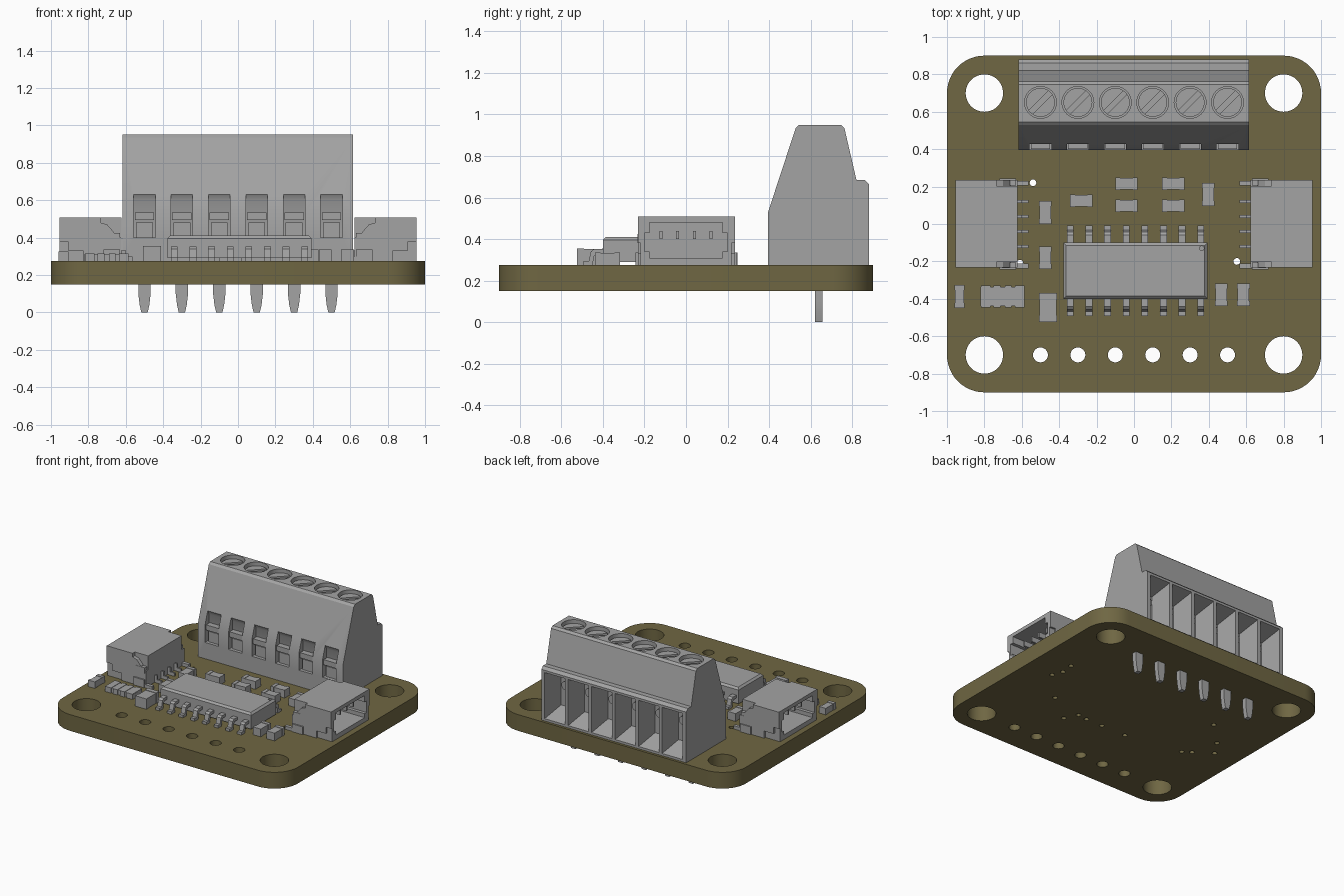
import bpy, bmesh, math
from mathutils import Matrix, Vector

cube = bpy.data.objects.get("Cube")
if cube:
    bpy.data.objects.remove(cube, do_unlink=True)


def material(name, rgb):
    m = bpy.data.materials.new(name)
    m.use_nodes = True
    m.diffuse_color = (*rgb, 1)
    m.node_tree.nodes["Principled BSDF"].inputs["Base Color"].default_value = (*rgb, 1)
    return m


OLIVE = material("olive board", (0.16, 0.135, 0.056))
GREY = material("plain grey", (0.37, 0.37, 0.37))
made = []


def new(name, bm, mat=GREY):
    bmesh.ops.recalc_face_normals(bm, faces=bm.faces[:])
    mesh = bpy.data.meshes.new(name)
    bm.to_mesh(mesh)
    bm.free()
    mesh.materials.append(mat)
    ob = bpy.data.objects.new(name, mesh)
    bpy.context.scene.collection.objects.link(ob)
    made.append(ob)
    return ob


def box(bm, x0, x1, y0, y1, z0, z1):
    size = Matrix.Diagonal((x1 - x0, y1 - y0, z1 - z0, 1))
    mid = Matrix.Translation(((x0 + x1) / 2, (y0 + y1) / 2, (z0 + z1) / 2))
    return bmesh.ops.create_cube(bm, size=1, matrix=mid @ size)["verts"]


def cyl(bm, x, y, z0, z1, r, n=32):
    bmesh.ops.create_cone(bm, cap_ends=True, segments=n, radius1=r, radius2=r, depth=z1 - z0,
                          matrix=Matrix.Translation((x, y, (z0 + z1) / 2)))


def prism(bm, pts, axis, a, b):
    """Extrude a flat outline along one axis from a to b."""
    def place(p, d):
        p = list(p)
        p.insert("xyz".index(axis), d)
        return p
    face = bm.faces.new([bm.verts.new(place(p, a)) for p in pts])
    out = bmesh.ops.extrude_face_region(bm, geom=[face])["geom"]
    step = Vector(place((0, 0), b - a))
    bmesh.ops.translate(bm, vec=step, verts=[g for g in out if isinstance(g, bmesh.types.BMVert)])


def cut(ob, bm):
    cutter = new("cutter", bm, ob.data.materials[0])
    made.remove(cutter)
    cutter.hide_render = True
    mod = ob.modifiers.new("cut", "BOOLEAN")
    mod.operation, mod.solver, mod.object = "DIFFERENCE", "EXACT", cutter
    with bpy.context.temp_override(object=ob, active_object=ob, selected_objects=[ob]):
        bpy.ops.object.modifier_apply(modifier=mod.name)
    bpy.data.objects.remove(cutter, do_unlink=True)


def mirrored(ob, name):
    bm = bmesh.new()
    bm.from_mesh(ob.data)
    bmesh.ops.scale(bm, vec=(-1, 1, 1), verts=bm.verts[:])
    return new(name, bm)


TOP = 0.275
POLES = [-0.5 + 0.2 * i for i in range(6)]

# Circuit board: rounded plate with mounting holes, header holes and vias
outline = []
for k, (sx, sy) in enumerate([(1, 1), (-1, 1), (-1, -1), (1, -1)]):
    for i in range(13):
        t = math.pi / 2 * (k + i / 12)
        outline.append((sx * 0.8 + 0.2 * math.cos(t), sy * 0.7 + 0.2 * math.sin(t)))
bm = bmesh.new()
prism(bm, outline, "z", 0.15, TOP)
board = new("board", bm, OLIVE)
holes = bmesh.new()
for sx in (-0.8, 0.8):
    for sy in (-0.7, 0.7):
        cyl(holes, sx, sy, 0.1, 0.35, 0.1, 48)
for x in POLES:
    cyl(holes, x, -0.7, 0.1, 0.35, 0.04, 24)
vias = [(-.54, .22), (-.61, -.21), (.55, -.2), (.75, .21), (.74, .11), (.77, .03), (.27, -.28),
        (.32, -.38), (.19, -.29), (.05, -.29), (-.16, -.29), (-.67, -.17), (-.72, .04), (-.8, -.08)]
for x, y in vias:
    cyl(holes, x, y, 0.1, 0.35, 0.018, 16)
cut(board, holes)

# Terminal block housing
bm = bmesh.new()
prism(bm, [(.395, TOP), (.395, .53), (.528, .935), (.545, .95), (.745, .95), (.762, .935),
           (.82, .685), (.86, .685), (.88, .665), (.88, TOP)], "x", -0.618, 0.615)
housing = new("terminal_housing", bm)
pockets = bmesh.new()
for x in POLES:
    cyl(pockets, x, 0.65, 0.88, 1.05, 0.085, 40)
    prism(pockets, [(.38, .4), (.445, .4), (.445, .6), (.42, .645), (.38, .645)],
          "x", x - 0.058, x + 0.058)
    # wire entry, narrowing inward
    entry = box(pockets, x - 0.088, x + 0.088, 0.71, 0.89, 0.29, 0.65)
    for v in entry:
        if v.co.y < 0.8:
            v.co.x = x + (v.co.x - x) * 0.75
            v.co.z = 0.34 if v.co.z < 0.45 else 0.6
cut(housing, pockets)

# Terminal screws, levers, clamps and pins
screws, levers, clamps, pins = (bmesh.new() for _ in range(4))
slots = bmesh.new()
for x in POLES:
    cyl(screws, x, 0.65, 0.87, 0.925, 0.077, 40)
    slot = box(slots, -0.1, 0.1, -0.014, 0.014, 0.905, 0.95)
    bmesh.ops.transform(slots, verts=slot, matrix=Matrix.Translation((x, 0.65, 0))
                        @ Matrix.Rotation(math.pi / 4, 4, "Z"))
    box(levers, x - 0.052, x + 0.052, 0.4, 0.45, 0.495, 0.535)
    box(levers, x - 0.045, x + 0.045, 0.42, 0.45, 0.395, 0.48)
    bmesh.ops.create_cone(clamps, cap_ends=True, segments=20, radius1=0.032, radius2=0.032,
                          depth=0.06, matrix=Matrix.Translation((x, 0.725, 0.52))
                          @ Matrix.Rotation(math.pi / 2, 4, "X"))
    half = [(0.033, 0.3), (0.033, 0.1), (0.026, 0.04), (0.017, 0)]
    prism(pins, [(x + w, z) for w, z in half] + [(x - w, z) for w, z in reversed(half)],
          "y", 0.62, 0.656)
cut(new("terminal_screws", screws), slots)
new("terminal_levers", levers)
new("wire_clamps", clamps)
new("terminal_pins", pins)

# Side connectors: shell opening outward, contacts, solder tabs
bm = bmesh.new()
box(bm, 0.622, 0.955, -0.232, 0.235, TOP, 0.508)
shell = new("left_connector_shell", bm)
bm = bmesh.new()
half = [(.175, .31), (.175, .34), (.2, .34), (.2, .43), (.175, .43), (.175, .48)]
prism(bm, half + [(-y, z) for y, z in reversed(half)], "x", 0.7, 1)
cut(shell, bm)
bm = bmesh.new()
for s in (-1, 1):
    prism(bm, [(.6, .4), (.66, .4), (.665, .43), (.7, .47), (.735, .48), (.735, .55), (.6, .55)],
          "y", s * 0.204, s * 0.26)
    prism(bm, [(1, .38), (.91, .38), (.91, .33), (.83, .33), (.83, .25), (1, .25)],
          "y", s * 0.22, s * 0.26)
cut(shell, bm)
bm = bmesh.new()
for y in (-0.12, -0.04, 0.04, 0.12):
    box(bm, 0.69, 0.9, y - 0.007, y + 0.007, 0.4, 0.44)
    box(bm, 0.565, 0.64, y - 0.007, y + 0.007, TOP, 0.3)
    box(bm, 0.6, 0.64, y - 0.007, y + 0.007, 0.29, 0.33)
for s in (-1, 1):
    y0, y1 = sorted((s * 0.206, s * 0.234))
    box(bm, 0.63, 0.705, y0, y1, 0.38, 0.425)
    y0, y1 = sorted((s * 0.2, s * 0.243))
    box(bm, 0.63, 0.72, y0, y1, TOP, 0.335)
    box(bm, 0.565, 0.63, y0 + 0.005, y1 - 0.012, TOP, 0.3)
contacts = new("left_connector_contacts", bm)
mirrored(shell, "right_connector_shell")
mirrored(contacts, "right_connector_contacts")

# Main chip: body with bevelled top and sixteen bent leads
bm = bmesh.new()
body = box(bm, -0.378, 0.392, -0.4, -0.1, 0.29, 0.41)
bmesh.ops.bevel(bm, geom=[e for e in bm.edges if all(v.co.z > 0.4 for v in e.verts)],
                offset=0.014, segments=1, affect="EDGES")
chip = new("chip_body", bm)
bm = bmesh.new()
cyl(bm, 0.362, -0.13, 0.4, 0.45, 0.012, 20)
cut(chip, bm)
bm = bmesh.new()
lead = [(.14, .335), (.18, .335), (.192, .323), (.2, .28), (.243, .28), (.243, .3),
        (.218, .3), (.208, .345), (.192, .357), (.14, .357)]
for i in range(8):
    x = 0.008 + 0.0995 * (i - 3.5)
    for s in (-1, 1):
        prism(bm, [(-0.25 + s * d, z - 0.005) for d, z in lead], "x", x - 0.018, x + 0.018)
new("chip_leads", bm)

# Small capacitors and resistors: slim middle with end caps
parts = [(-.04, .215, .12, .067, .06), (.21, .215, .12, .067, .06), (-.04, .097, .12, .067, .06),
         (.21, .097, .12, .067, .06), (-.283, .125, .12, .067, .06), (.397, .157, .068, .122, .06),
         (-.475, .062, .068, .122, .06), (-.475, -.18, .068, .122, .06),
         (-.46, -.447, .095, .155, .08), (.467, -.378, .068, .122, .06),
         (.585, -.378, .068, .122, .06), (-.933, -.387, .056, .122, .05)]
bm = bmesh.new()
for x, y, w, d, h in parts:
    g = 0.003
    box(bm, x - w / 2 + g, x + w / 2 - g, y - d / 2 + g, y + d / 2 - g, TOP, TOP + h - g)
    for s in (-1, 1):
        if w > d:
            cx = x + s * w * 0.39
            box(bm, cx - w * 0.11, cx + w * 0.11, y - d / 2, y + d / 2, TOP, TOP + h)
        else:
            cy = y + s * d * 0.39
            box(bm, x - w / 2, x + w / 2, cy - d * 0.11, cy + d * 0.11, TOP, TOP + h)
new("small_components", bm)

# Resistor array with terminals along both long sides
bm = bmesh.new()
box(bm, -0.82, -0.585, -0.438, -0.337, TOP, 0.312)
for i in range(4):
    x = -0.793 + 0.0605 * i
    w = 0.025 if i in (0, 3) else 0.018
    box(bm, x - w, x + w, -0.447, -0.328, TOP, 0.315)
new("resistor_array", bm)

# Smooth the round parts, keep corners sharp
bpy.ops.object.select_all(action="DESELECT")
for ob in made:
    ob.select_set(True)
bpy.context.view_layer.objects.active = board
bpy.ops.object.shade_smooth_by_angle(angle=math.radians(30))
